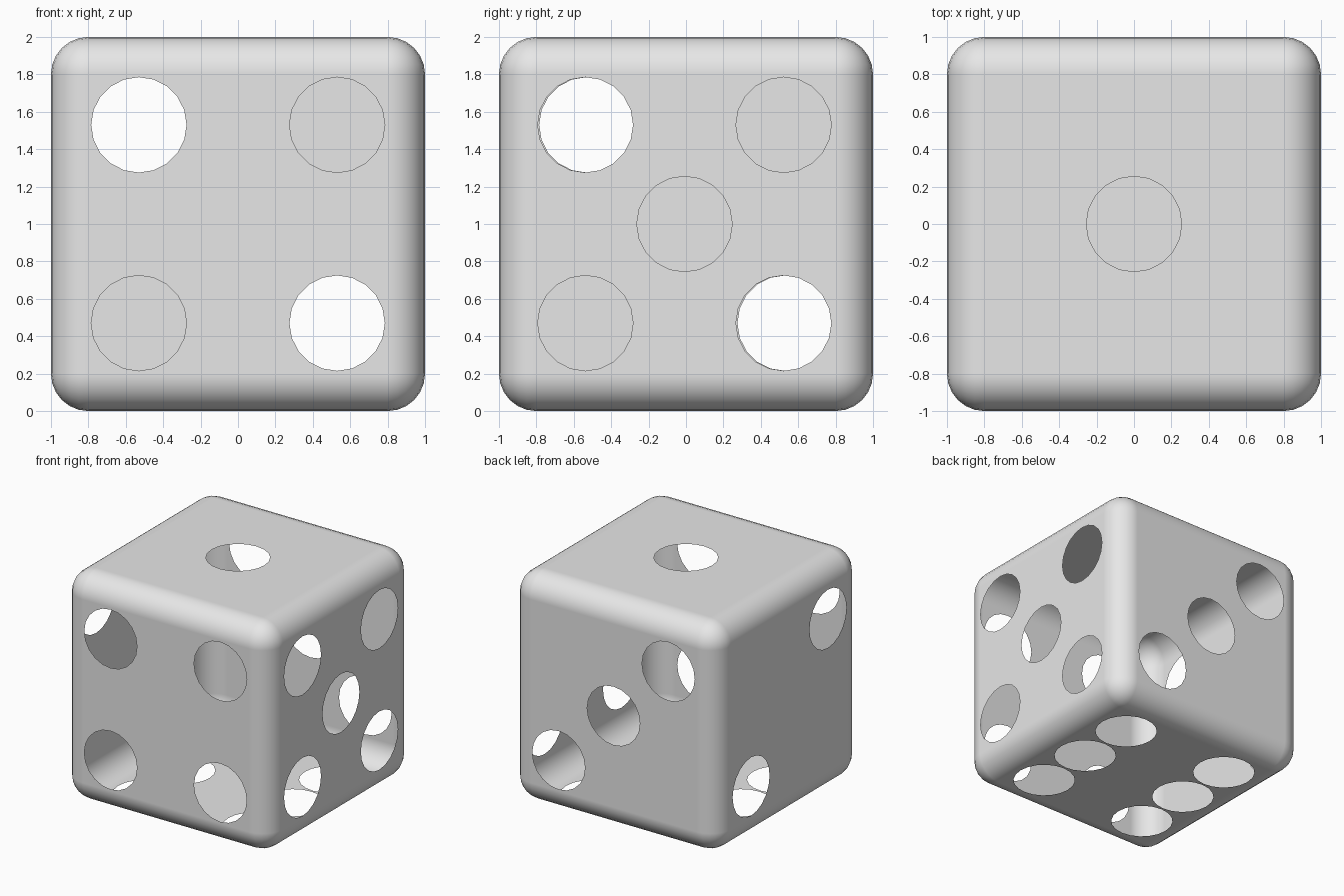
import bpy, bmesh, math
from mathutils import Vector

cube = bpy.data.objects.get("Cube")
if cube:
    bpy.data.objects.remove(cube, do_unlink=True)

HALF, ROUND, PIP_R, SIDES = 1.0, 0.2, 0.255, 20
CORE = HALF - ROUND
P = 0.53
X, Y, Z = Vector((1, 0, 0)), Vector((0, 1, 0)), Vector((0, 0, 1))

# Each side: outward normal, two in-plane axes, pip positions
two = [(-P, P), (P, -P)]
four = two + [(P, P), (-P, -P)]
sides = [
    (Z, X, Y, [(0, 0)]),
    (-X, Y, Z, two),
    (Y, X, Z, two + [(0, 0)]),
    (-Y, X, Z, four),
    (X, Y, Z, [(a - 0.008, b) for a, b in four + [(0, 0)]]),
    (-Z, X, Y, four + [(-P, 0), (P, 0)]),
]

# Rounded cube shell
bm = bmesh.new()
bmesh.ops.create_cube(bm, size=2 * HALF)
bmesh.ops.bevel(bm, geom=bm.edges[:], offset=ROUND, segments=6,
                profile=0.5, affect='EDGES')

# Replace each flat side by a sheet with open round pips
for normal, u, v, pips in sides:
    flat = max(bm.faces, key=lambda f: f.calc_center_median().dot(normal) + f.calc_area())
    border = flat.edges[:]
    bmesh.ops.delete(bm, geom=[flat], context='FACES_ONLY')
    for a, b in pips:
        ring = []
        for i in range(SIDES):
            t = 2 * math.pi * i / SIDES
            ring.append(bm.verts.new(normal * HALF + u * (a + PIP_R * math.cos(t))
                                     + v * (b + PIP_R * math.sin(t))))
        border += [bm.edges.new((ring[i - 1], ring[i])) for i in range(SIDES)]
    bmesh.ops.triangle_fill(bm, edges=border, use_beauty=True, normal=normal)


def outward(co):
    """Normal of the rounded cube at a point on its surface."""
    return (co - Vector([max(-CORE, min(CORE, c)) for c in co])).normalized()


bm.normal_update()
for f in bm.faces:
    f.smooth = True
    if f.normal.dot(f.calc_center_median()) < 0:
        f.normal_flip()

mesh = bpy.data.meshes.new("die_shell")
bm.to_mesh(mesh)
bm.free()
mesh.normals_split_custom_set_from_vertices([outward(v.co) for v in mesh.vertices])

die = bpy.data.objects.new("die_shell", mesh)
die.location.z = HALF
bpy.context.collection.objects.link(die)

# Plain light grey
grey = bpy.data.materials.new("light_grey")
grey.use_nodes = True
colour = (0.8, 0.8, 0.8, 1)
grey.diffuse_color = colour
grey.node_tree.nodes["Principled BSDF"].inputs["Base Color"].default_value = colour
mesh.materials.append(grey)
